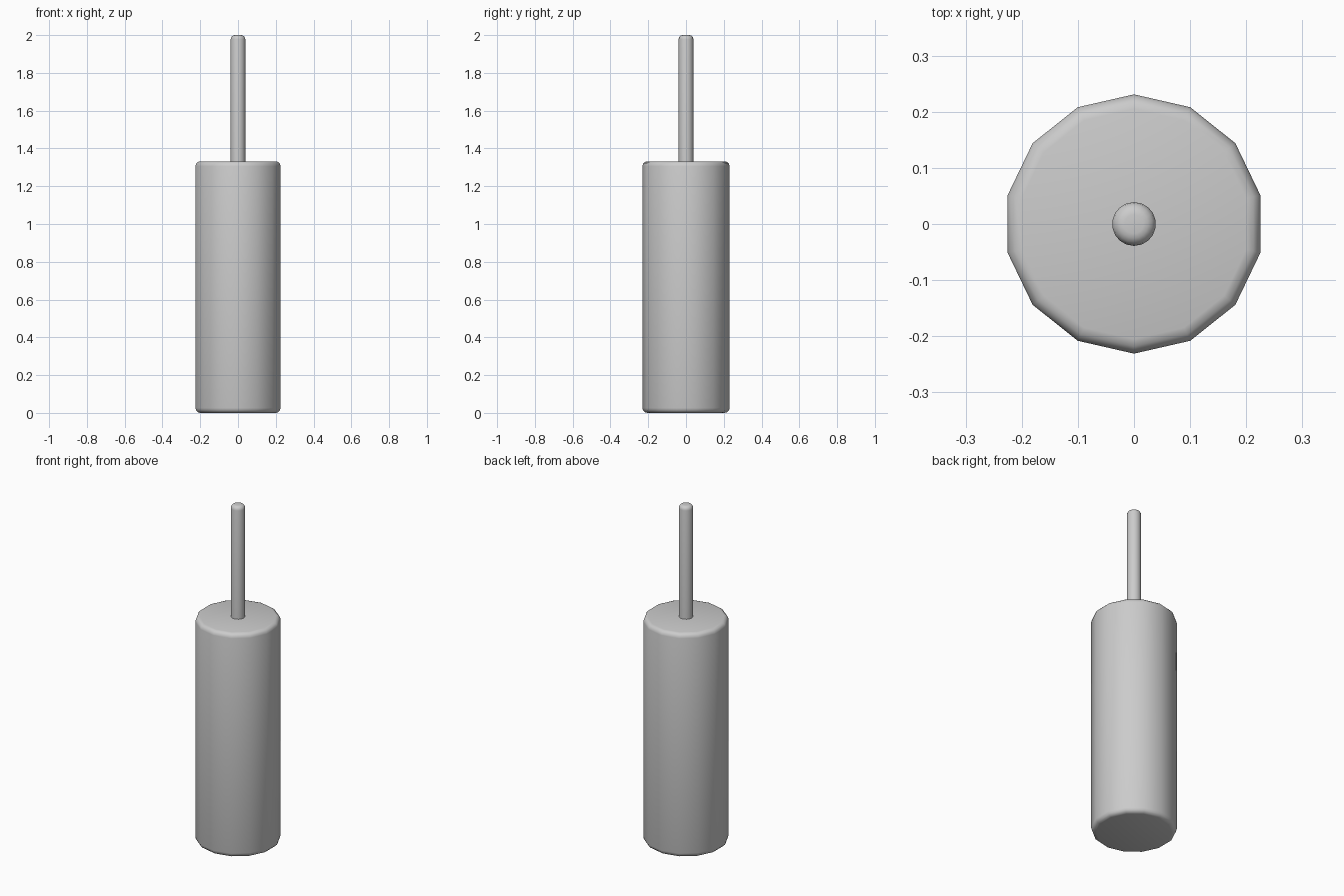
import bpy, bmesh
from math import pi, sin, cos, radians

if "Cube" in bpy.data.objects:
    bpy.data.objects.remove(bpy.data.objects["Cube"])


def lathe(name, profile, sides):
    """Revolve (radius, z) points around z, with a corner on the +y axis."""
    bm = bmesh.new()
    rings = []
    for r, z in profile:
        rings.append([bm.verts.new((r * cos(pi / 2 + 2 * pi * i / sides),
                                    r * sin(pi / 2 + 2 * pi * i / sides), z))
                      for i in range(sides)])
    for a, b in zip(rings, rings[1:]):
        for i in range(sides):
            j = (i + 1) % sides
            bm.faces.new((a[i], a[j], b[j], b[i]))
    bm.faces.new(rings[0][::-1])
    bm.faces.new(rings[-1])
    mesh = bpy.data.meshes.new(name)
    bm.to_mesh(mesh)
    bm.free()
    obj = bpy.data.objects.new(name, mesh)
    bpy.context.collection.objects.link(obj)
    bpy.context.view_layer.objects.active = obj
    obj.select_set(True)
    bpy.ops.object.shade_smooth_by_angle(angle=radians(40))
    obj.select_set(False)
    return obj


def rounded(radius, z, bevel, top, steps=3):
    """Quarter-round corner points, listed from low to high."""
    pts = []
    for k in range(steps + 1):
        a = pi / 2 * k / steps
        if top:
            pts.append((radius - bevel + bevel * cos(a), z - bevel + bevel * sin(a)))
        else:
            pts.append((radius - bevel + bevel * sin(a), z + bevel - bevel * cos(a)))
    return pts


# Holder: 14-sided canister with softened rims
lathe("holder", rounded(0.231, 0, 0.026, False) + rounded(0.231, 1.332, 0.026, True), 14)

# Handle: slim rod with rounded tip
lathe("handle", [(0.039, 1.31)] + rounded(0.039, 2.0, 0.022, True, 4), 18)
